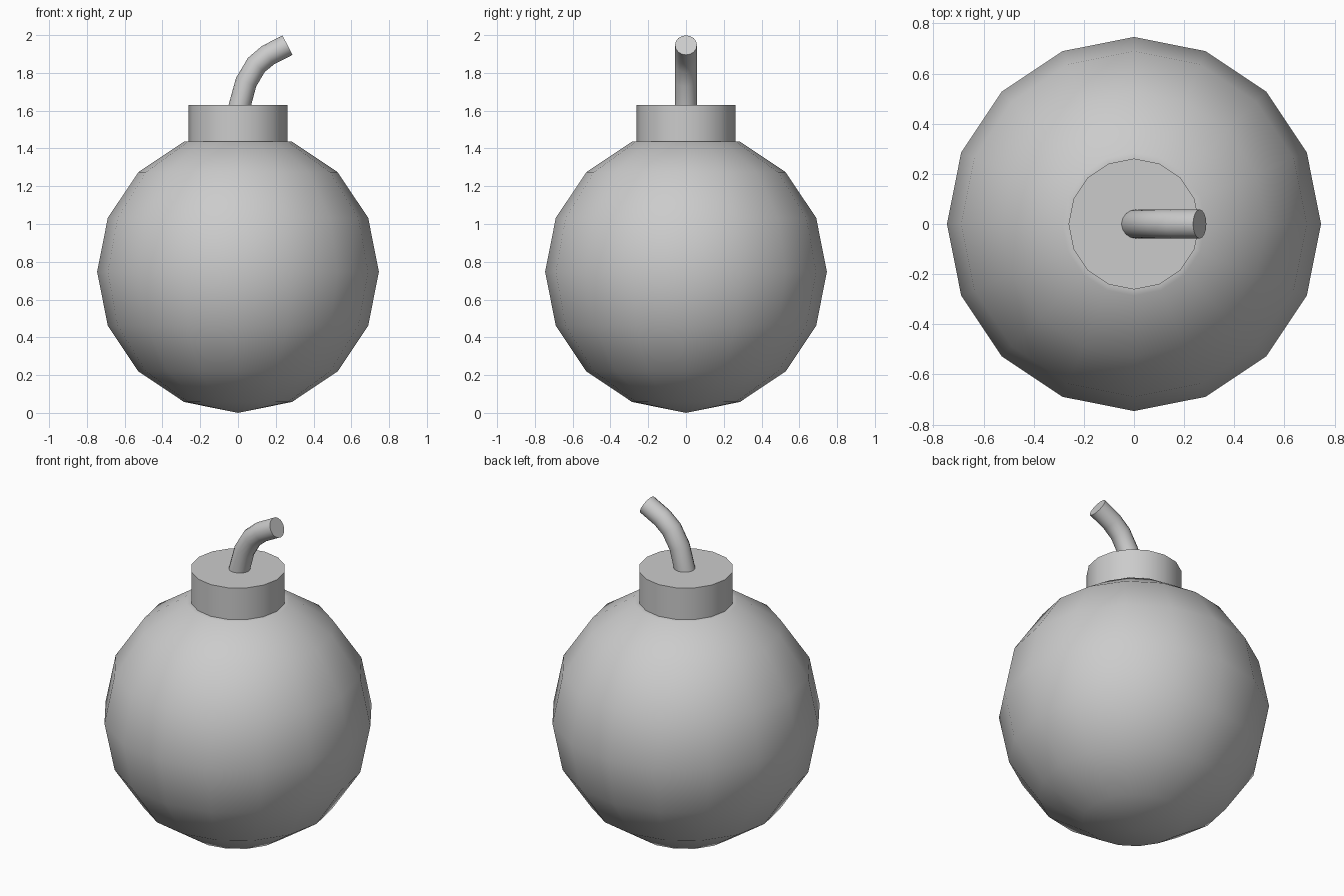
import bpy, bmesh
from math import sin, cos, pi, atan2, radians
from mathutils import Vector

if "Cube" in bpy.data.objects:
    bpy.data.objects.remove(bpy.data.objects["Cube"])

SIDES = 16
R = 0.746


def loft(name, rings, angle):
    """Skin a list of vertex rings, cap the ends and shade smooth by angle."""
    bm = bmesh.new()
    loops = [[bm.verts.new(p) for p in ring] for ring in rings]
    for a, b in zip(loops, loops[1:]):
        for i in range(SIDES):
            j = (i + 1) % SIDES
            bm.faces.new((a[i], a[j], b[j], b[i]))
    bm.faces.new(loops[0][::-1])
    bm.faces.new(loops[-1])
    bmesh.ops.remove_doubles(bm, verts=bm.verts, dist=1e-5)
    bmesh.ops.recalc_face_normals(bm, faces=bm.faces)
    me = bpy.data.meshes.new(name)
    bm.to_mesh(me)
    bm.free()
    ob = bpy.data.objects.new(name, me)
    bpy.context.collection.objects.link(ob)
    bpy.ops.object.select_all(action='DESELECT')
    ob.select_set(True)
    bpy.context.view_layer.objects.active = ob
    bpy.ops.object.shade_smooth_by_angle(angle=radians(angle))
    return ob


def ring(center, radius, u, v):
    return [center + radius * (cos(2 * pi * i / SIDES) * u + sin(2 * pi * i / SIDES) * v)
            for i in range(SIDES)]


X, Y, Z = Vector((1, 0, 0)), Vector((0, 1, 0)), Vector((0, 0, 1))

# Round body, open pole at the top replaced by a ledge and a raised collar
profile = [(R * sin(k * pi / 8), R + 0.001 - R * cos(k * pi / 8)) for k in range(1, 8)]
profile += [(0.261, 1.438), (0.261, 1.63)]
body = loft("body_with_collar", [ring(Z * z, r, X, Y) for r, z in profile], 32)

# Pull the bottom cap out to a pole
bm = bmesh.new()
bm.from_mesh(body.data)
bm.faces.ensure_lookup_table()
bottom = min(bm.faces, key=lambda f: f.calc_center_median().z)
pole = bmesh.ops.poke(bm, faces=[bottom])["verts"][0]
pole.co.z = 0.0
for f in pole.link_faces:
    f.smooth = True
for e in pole.link_edges:
    e.smooth = True
for f in pole.link_faces:
    for e in f.edges:
        e.smooth = True
bm.to_mesh(body.data)
bm.free()

# Bent fuse
path = [(-0.003, 1.58), (0.01, 1.63), (0.043, 1.751), (0.097, 1.842),
        (0.159, 1.894), (0.262, 1.947)]
pts = [Vector((x, 0, z)) for x, z in path]
rings = []
for i, p in enumerate(pts):
    before = (p - pts[i - 1]).normalized() if i else Vector()
    after = (pts[i + 1] - p).normalized() if i + 1 < len(pts) else Vector()
    t = (before + after).normalized()
    rings.append(ring(p, 0.058, Y.cross(t), Y))
loft("fuse", rings, 40)
